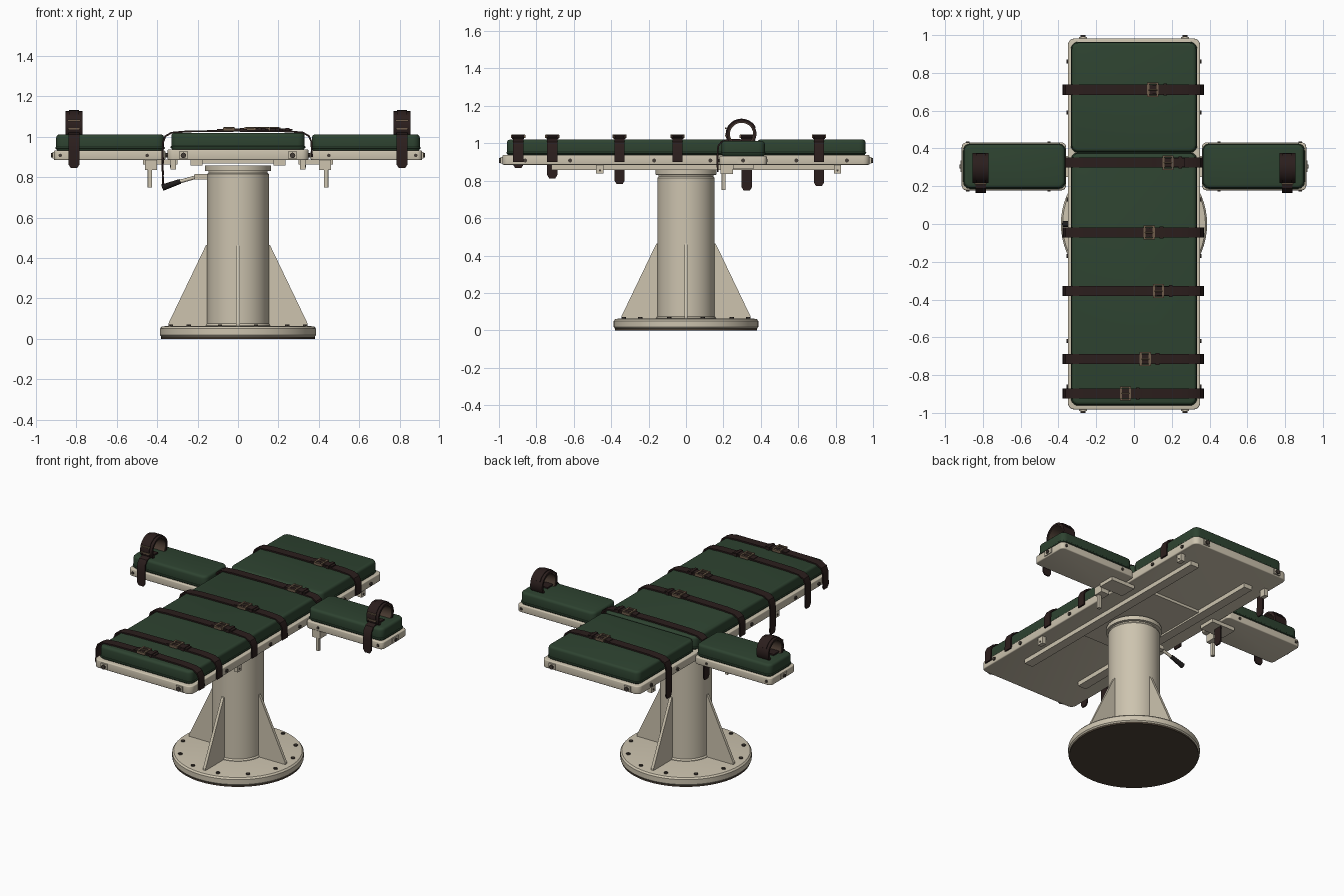
import bpy, bmesh, math
from mathutils import Matrix, Vector

if "Cube" in bpy.data.objects:
    bpy.data.objects.remove(bpy.data.objects["Cube"])


def mat(name, c):
    m = bpy.data.materials.new(name)
    m.diffuse_color = (*c, 1)
    m.use_nodes = True
    m.node_tree.nodes["Principled BSDF"].inputs["Base Color"].default_value = m.diffuse_color
    return m


BEIGE = mat("beige_enamel", (0.61, 0.55, 0.43))
GREEN = mat("green_vinyl", (0.027, 0.056, 0.03))
LEATHER = mat("dark_leather", (0.024, 0.013, 0.012))
BRONZE = mat("buckle_metal", (0.16, 0.11, 0.07))
LINING = mat("brown_lining", (0.07, 0.045, 0.032))
BOLT = mat("bolt_steel", (0.06, 0.048, 0.038))
PAD = mat("brown_rubber", (0.075, 0.055, 0.038))
RUBBER = mat("black_rubber", (0.014, 0.012, 0.012))


def finish(bm, name, m, smooth=True):
    bmesh.ops.recalc_face_normals(bm, faces=bm.faces)
    me = bpy.data.meshes.new(name)
    bm.to_mesh(me)
    bm.free()
    me.materials.append(m)
    ob = bpy.data.objects.new(name, me)
    bpy.context.collection.objects.link(ob)
    if smooth:
        bpy.ops.object.select_all(action='DESELECT')
        ob.select_set(True)
        bpy.context.view_layer.objects.active = ob
        bpy.ops.object.shade_smooth_by_angle(angle=math.radians(35))
    return ob


def box(name, m, x, y, z, corner=0.0, edge=0.0):
    """Box from ranges; corner rounds the upright edges, edge rounds top and bottom."""
    bm = bmesh.new()
    size = [b - a for a, b in (x, y, z)]
    mid = Vector([(a + b) / 2 for a, b in (x, y, z)])
    bmesh.ops.create_cube(bm, size=1, matrix=Matrix.Diagonal((*size, 1)))
    if corner:
        es = [e for e in bm.edges if abs(e.verts[0].co.z - e.verts[1].co.z) > 1e-5]
        bmesh.ops.bevel(bm, geom=es, offset=corner, segments=5, profile=0.5, affect='EDGES')
    if edge:
        es = [e for e in bm.edges if abs(e.verts[0].co.z - e.verts[1].co.z) < 1e-5]
        bmesh.ops.bevel(bm, geom=es, offset=edge, segments=3, profile=0.5, affect='EDGES')
    bmesh.ops.translate(bm, vec=mid, verts=bm.verts)
    return finish(bm, name, m)


def rod(name, m, a, b, r, n=12, r2=None):
    """Cylinder or cone between two points."""
    a, b = Vector(a), Vector(b)
    bm = bmesh.new()
    q = (b - a).to_track_quat('Z', 'Y').to_matrix().to_4x4()
    bmesh.ops.create_cone(bm, cap_ends=True, segments=n, radius1=r, radius2=r if r2 is None else r2,
                          depth=(b - a).length, matrix=Matrix.Translation((a + b) / 2) @ q)
    return finish(bm, name, m)


def ribbon(name, m, pts, width, axis, at, t=0.009, closed=False, tip=1.0):
    """Strap: a 2D path with thickness t, given width along axis (0 = x, 1 = y); tip narrows the start."""
    bm = bmesh.new()
    n = len(pts)
    rings = []
    for i, (u, z) in enumerate(pts):
        p = pts[i - 1] if closed or i else pts[0]
        q = pts[(i + 1) % n] if closed or i < n - 1 else pts[i]
        d = Vector((q[0] - p[0], q[1] - p[1])).normalized()
        nu, nz = -d.y * t / 2, d.x * t / 2
        half = width / 2 * (1 if i else tip)
        ring = []
        for s, w in ((1, -1), (1, 1), (-1, 1), (-1, -1)):
            uu, ww = u + s * nu, at + w * half
            ring.append(bm.verts.new((ww, uu, z + s * nz) if axis == 0 else (uu, ww, z + s * nz)))
        rings.append(ring)
    for i in range(n if closed else n - 1):
        a, b = rings[i], rings[(i + 1) % n]
        for k in range(4):
            bm.faces.new((a[k], a[(k + 1) % 4], b[(k + 1) % 4], b[k]))
    if not closed:
        bm.faces.new(rings[0])
        bm.faces.new(rings[-1])
    return finish(bm, name, m)


def revolve(name, m, profile, n=64):
    bm = bmesh.new()
    vs = [bm.verts.new((r, 0, z)) for r, z in profile]
    es = [bm.edges.new(p) for p in zip(vs, vs[1:])]
    bmesh.ops.spin(bm, geom=vs + es, cent=(0, 0, 0), axis=(0, 0, 1), angle=2 * math.pi, steps=n)
    bmesh.ops.remove_doubles(bm, verts=bm.verts, dist=1e-5)
    return finish(bm, name, m)


# Pedestal: floor pad, base flange, column with collar
rod("floor_pad", PAD, (0, 0, 0), (0, 0, 0.014), 0.38, 64)
revolve("base_flange", BEIGE, [(0, 0.01), (0.38, 0.01), (0.387, 0.018), (0.387, 0.05),
                               (0.378, 0.06), (0.36, 0.063), (0, 0.063)])
revolve("column", BEIGE, [(0, 0.05), (0.16, 0.05), (0.16, 0.066), (0.153, 0.075), (0.153, 0.815),
                          (0.147, 0.822), (0.147, 0.83), (0.163, 0.832), (0.163, 0.858), (0, 0.858)])
for i in range(12):
    a = math.radians(15 + 30 * i)
    x, y = 0.345 * math.cos(a), 0.345 * math.sin(a)
    rod("base_bolt", BOLT, (x, y, 0.06), (x, y, 0.071), 0.012, 6)

# Four triangular gussets
for i in range(4):
    bm = bmesh.new()
    f = bm.faces.new([bm.verts.new((px, -0.009, pz)) for px, pz in
                      ((0.14, 0.06), (0.345, 0.06), (0.345, 0.075), (0.158, 0.465), (0.14, 0.465))])
    g = bmesh.ops.extrude_face_region(bm, geom=[f])
    bmesh.ops.translate(bm, vec=(0, 0.018, 0), verts=[v for v in g['geom'] if isinstance(v, bmesh.types.BMVert)])
    bmesh.ops.rotate(bm, matrix=Matrix.Rotation(i * math.pi / 2, 3, 'Z'), verts=bm.verts)
    finish(bm, "gusset", BEIGE, False)

# Table frame, under rails and mounting plate
box("table_frame", BEIGE, (-0.35, 0.35), (-0.982, 0.982), (0.885, 0.937), 0.035, 0.006)
box("mounting_plate", BEIGE, (-0.2, 0.2), (-0.26, 0.38), (0.868, 0.888))
for s in (-1, 1):
    box("under_rail", BEIGE, (s * 0.205 - 0.03, s * 0.205 + 0.03), (-0.72, 0.8), (0.857, 0.888))
    for y in (-0.46, 0.81):
        box("side_bracket", BEIGE, (s * 0.32 - 0.014, s * 0.32 + 0.014), (y - 0.02, y + 0.02), (0.838, 0.888))
        rod("bracket_bolt", BOLT, (s * 0.33, y, 0.855), (s * 0.337, y, 0.855), 0.006, 8)
    for y in (-0.86, -0.62, -0.17, 0.13, 0.59, 0.86):
        rod("side_bolt", BOLT, (s * 0.34, y, 0.908), (s * 0.358, y, 0.908), 0.011, 8)
    for x in (-0.27, 0.27):
        box("end_plate", BEIGE, (x - 0.022, x + 0.022), (s * 0.985 - 0.006, s * 0.985 + 0.006), (0.893, 0.927))
        rod("end_bolt", BOLT, (x, s * 0.98, 0.908), (x, s * 1.0, 0.908), 0.014, 8)


# Cushions: pad with a slightly wider seam at its foot
def cushion(name, x, y, z0, z1):
    box(name, GREEN, x, y, (z0, z1), 0.035, 0.016)
    box(name + "_seam", GREEN, (x[0] - 0.004, x[1] + 0.004), (y[0] - 0.004, y[1] + 0.004),
        (z0 + 0.012, z0 + 0.022), 0.037, 0.004)


cushion("body_cushion", (-0.33, 0.33), (-0.957, 0.374), 0.932, 1.02)
cushion("head_cushion", (-0.33, 0.33), (0.382, 0.96), 0.932, 1.02)


# Body straps: y, hanging tail bottom, buckle x
def body_strap(y, tail, bx):
    pts = [(-0.371, tail - 0.003), (-0.372, tail + 0.015), (-0.374, 0.89), (-0.372, 0.97), (-0.36, 1.003),
           (-0.33, 1.02), (-0.25, 1.027), (0, 1.03), (0.25, 1.027), (0.32, 1.021), (0.35, 1.005),
           (0.364, 0.975), (0.366, 0.9)]
    ribbon("body_strap", LEATHER, pts, 0.054, 1, y, tip=0.6)
    ribbon("strap_overlap", LEATHER, [(bx - 0.06, 1.033), (bx, 1.037), (bx + 0.09, 1.035)], 0.048, 1, y)
    for dx in (-0.024, 0.024):
        box("buckle_bar", BRONZE, (bx + dx - 0.006, bx + dx + 0.006), (y - 0.037, y + 0.037), (1.03, 1.046))
    for dy in (-0.034, 0.034):
        box("buckle_side", BRONZE, (bx - 0.028, bx + 0.028), (y + dy - 0.004, y + dy + 0.004), (1.028, 1.044))
    rod("buckle_pin", BRONZE, (bx - 0.024, y, 1.044), (bx + 0.024, y, 1.044), 0.004, 8)
    box("strap_keeper", LEATHER, (bx + 0.055, bx + 0.075), (y - 0.032, y + 0.032), (1.024, 1.044))


for y, tail, bx in ((0.711, 0.775, 0.10), (0.325, 0.75, 0.18), (-0.045, 0.89, 0.08),
                    (-0.355, 0.785, 0.13), (-0.715, 0.815, 0.06), (-0.897, 0.87, -0.045)):
    body_strap(y, tail, bx)

# Arm boards with cushions, brackets, levers, wrist cuffs
for s in (-1, 1):
    def sx(a, b):
        return tuple(sorted((s * a, s * b)))
    box("arm_frame", BEIGE, sx(0.36, 0.912), (0.178, 0.432), (0.885, 0.932), 0.025, 0.006)
    cushion("arm_cushion", sx(0.366, 0.9), (0.19, 0.422), 0.928, 1.012)
    box("arm_hinge", BEIGE, sx(0.30, 0.47), (0.25, 0.36), (0.862, 0.888))
    box("lever_block", BEIGE, sx(0.40, 0.46), (0.185, 0.25), (0.835, 0.888))
    box("lever_handle", BEIGE, sx(0.425, 0.447), (0.19, 0.212), (0.75, 0.85), 0.004)
    for y in (0.182, 0.428):
        for x in (0.45, 0.88):
            rod("arm_bolt", BOLT, (s * x, y - 0.009, 0.908), (s * x, y + 0.009, 0.908), 0.009, 8)
    box("arm_end_plate", BEIGE, sx(0.908, 0.918), (0.275, 0.335), (0.893, 0.925))
    rod("arm_end_bolt", BOLT, (s * 0.912, 0.305, 0.908), (s * 0.925, 0.305, 0.908), 0.011, 8)
    cx = s * 0.812

    def arc(r, a, b, n=28):
        return [(0.297 + r * math.cos(2 * math.pi * i / n), 1.05 + r * 0.96 * math.sin(2 * math.pi * i / n))
                for i in range(a, b)]
    ribbon("wrist_cuff", LEATHER, arc(0.074, 0, 28), 0.086, 0, cx, 0.012, True)
    ribbon("cuff_lining", LINING, arc(0.066, 0, 28), 0.080, 0, cx, 0.008, True)
    ribbon("cuff_strap", LEATHER, arc(0.081, 2, 17), 0.05, 0, cx, 0.008)
    ribbon("arm_strap", LEATHER, [(0.17, 0.847), (0.169, 0.865), (0.168, 0.93), (0.172, 0.985), (0.19, 1.008),
                                  (0.225, 1.018), (0.3, 1.017)], 0.056, 0, cx, tip=0.6)
    for dz in (-0.02, 0.02):
        box("cuff_buckle", BRONZE, (cx - 0.032, cx + 0.032), (0.208, 0.217), (1.057 + dz, 1.065 + dz))

# Height lever on the column
box("lever_mount", BEIGE, (-0.215, -0.14), (-0.02, 0.02), (0.79, 0.815))
rod("lever_rod", BEIGE, (-0.2, 0, 0.803), (-0.3, 0, 0.775), 0.009)
rod("lever_grip", RUBBER, (-0.285, 0, 0.78), (-0.375, 0, 0.748), 0.012, 16, 0.016)
